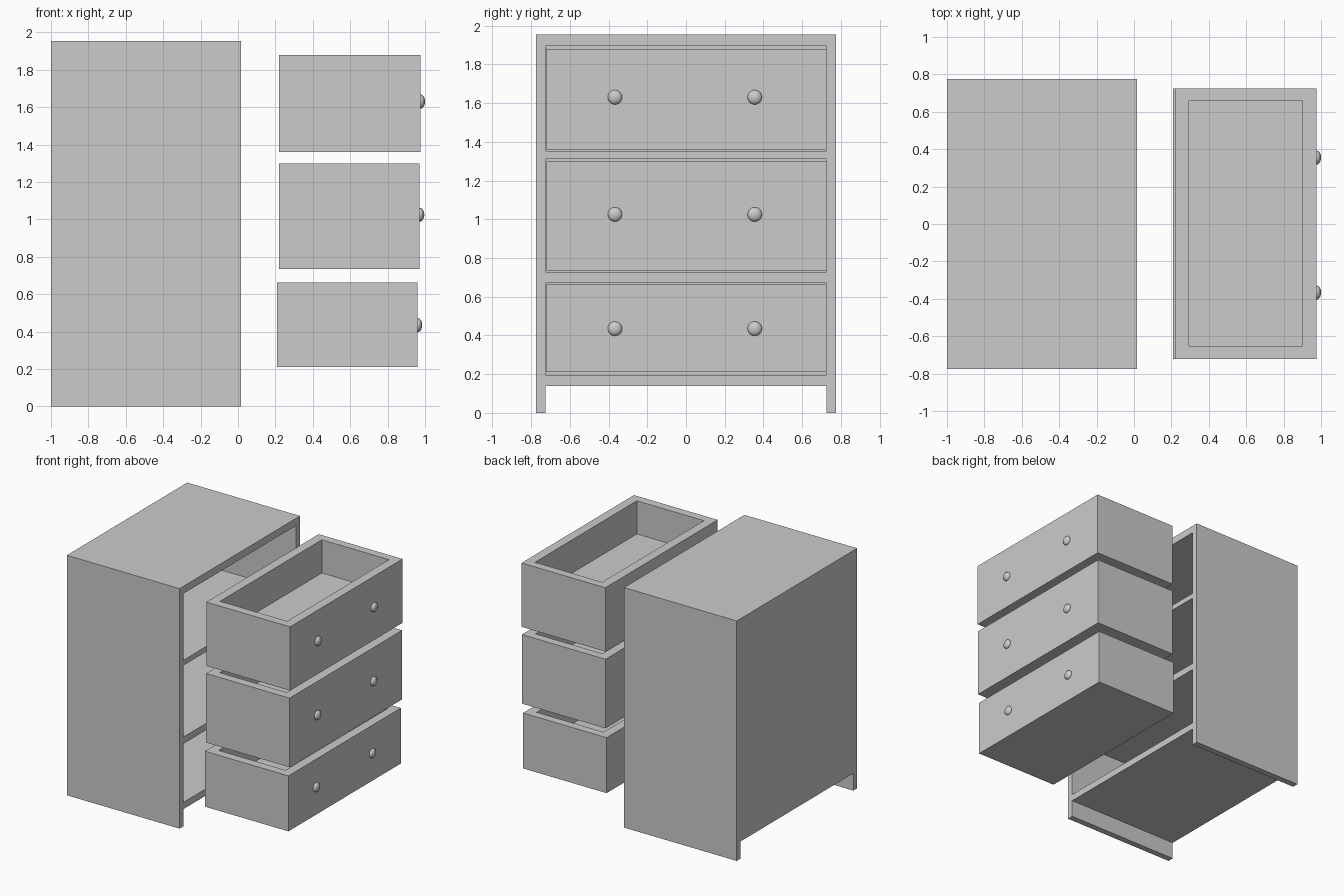
import bpy, bmesh
from mathutils import Matrix, Vector

if "Cube" in bpy.data.objects:
    bpy.data.objects.remove(bpy.data.objects["Cube"])


def box(name, lo, hi):
    """Axis-aligned box from two opposite corners."""
    lo, hi = Vector(lo), Vector(hi)
    bm = bmesh.new()
    bmesh.ops.create_cube(bm, size=1)
    for v in bm.verts:
        v.co = Vector((lo[i] + (v.co[i] + 0.5) * (hi[i] - lo[i]) for i in range(3)))
    me = bpy.data.meshes.new(name)
    bm.to_mesh(me)
    bm.free()
    ob = bpy.data.objects.new(name, me)
    bpy.context.collection.objects.link(ob)
    return ob


def cut(target, cutters):
    """Subtract boxes from a part, apply, then remove the cutters."""
    bpy.context.view_layer.objects.active = target
    for c in cutters:
        c.hide_render = True
        mod = target.modifiers.new("cut", 'BOOLEAN')
        mod.operation = 'DIFFERENCE'
        mod.solver = 'EXACT'
        mod.object = c
        bpy.ops.object.modifier_apply(modifier=mod.name)
        bpy.data.objects.remove(c, do_unlink=True)


def knob(name, x, y, z):
    """Flattened round knob."""
    bm = bmesh.new()
    bmesh.ops.create_uvsphere(bm, u_segments=32, v_segments=16, radius=1)
    bmesh.ops.transform(bm, verts=bm.verts, matrix=Matrix.Translation((x, y, z))
                        @ Matrix.Diagonal((0.023, 0.037, 0.037, 1)))
    for f in bm.faces:
        f.smooth = True
    me = bpy.data.meshes.new(name)
    bm.to_mesh(me)
    bm.free()
    bpy.context.collection.objects.link(bpy.data.objects.new(name, me))


# Cabinet: solid block with three drawer bays and a gap between the side feet
cabinet = box("cabinet", (-1, -0.775, 0), (0.016, 0.775, 1.955))
bays = [(1.353, 1.895), (0.727, 1.31), (0.195, 0.672)]
cutters = [box("bay", (-0.95, -0.725, a), (0.2, 0.725, b)) for a, b in bays]
cutters.append(box("foot_gap", (-1.2, -0.725, -0.2), (0.2, 0.725, 0.14)))
cut(cabinet, cutters)

# Pulled-out drawers, each a thick-walled tray with two knobs
WALL, DEPTH = 0.075, 0.27
drawers = [("top", 0.22, 0.975, 1.36, 1.88, 1.63),
           ("middle", 0.218, 0.971, 0.735, 1.298, 1.025),
           ("bottom", 0.208, 0.96, 0.21, 0.662, 0.435)]
for label, x0, x1, z0, z1, kz in drawers:
    tray = box(label + "_drawer", (x0, -0.722, z0), (x1, 0.725, z1))
    hollow = box("hollow", (x0 + WALL, -0.653, z1 - DEPTH), (x1 - WALL, 0.658, z1 + 0.1))
    cut(tray, [hollow])
    for side, y in (("left", -0.367), ("right", 0.355)):
        knob(f"{label}_{side}_knob", x1 + 0.002, y, kz)
